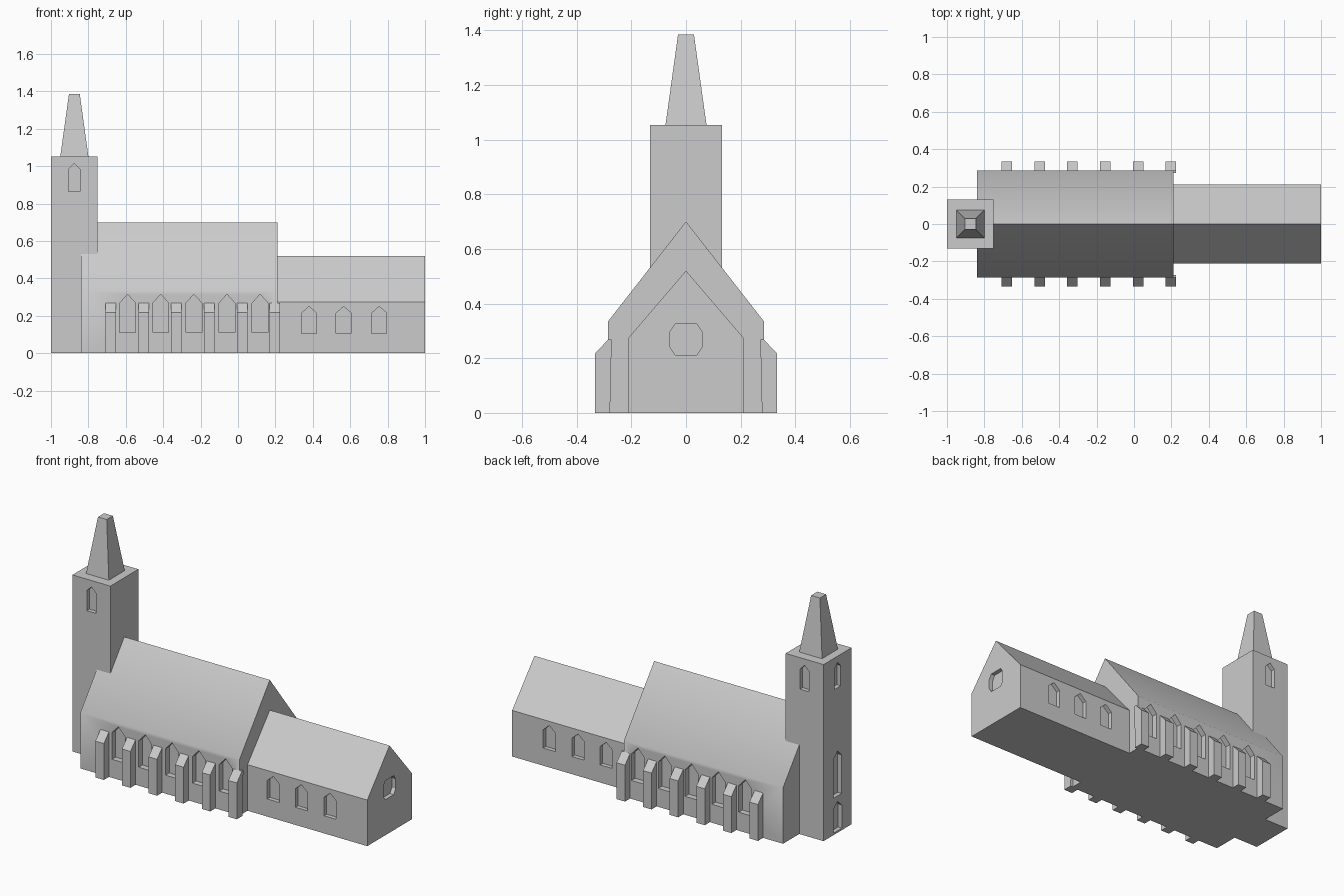
import bpy, bmesh, math
from mathutils import Vector

if "Cube" in bpy.data.objects:
    bpy.data.objects.remove(bpy.data.objects["Cube"])

stone = bpy.data.materials.new("grey stone")
stone.diffuse_color = (0.6, 0.6, 0.6, 1)
stone.use_nodes = True
stone.node_tree.nodes["Principled BSDF"].inputs["Base Color"].default_value = stone.diffuse_color


def add_prism(bm, profile, axis, lo, hi):
    """Extrude a (horizontal, z) profile along 'x' or 'y'."""
    def at(p, d):
        return (d, p[0], p[1]) if axis == 'x' else (p[0], d, p[1])
    a = [bm.verts.new(at(p, lo)) for p in profile]
    b = [bm.verts.new(at(p, hi)) for p in profile]
    n = len(profile)
    bm.faces.new(a)
    bm.faces.new(b[::-1])
    for i in range(n):
        j = (i + 1) % n
        bm.faces.new((a[i], b[i], b[j], a[j]))


def finish(name, bm):
    bmesh.ops.recalc_face_normals(bm, faces=bm.faces[:])
    me = bpy.data.meshes.new(name)
    bm.to_mesh(me)
    bm.free()
    me.materials.append(stone)
    ob = bpy.data.objects.new(name, me)
    bpy.context.collection.objects.link(ob)
    return ob


def prism(name, profile, axis, lo, hi):
    bm = bmesh.new()
    add_prism(bm, profile, axis, lo, hi)
    return finish(name, bm)


def box_profile(c, w, z0, z1):
    return [(c - w / 2, z0), (c + w / 2, z0), (c + w / 2, z1), (c - w / 2, z1)]


def gable(half, eave, ridge):
    return [(-half, 0), (half, 0), (half, eave), (0, ridge), (-half, eave)]


def lancet(c, w, z0, shoulder, apex):
    return [(c - w / 2, z0), (c + w / 2, z0), (c + w / 2, shoulder),
            (c, apex), (c - w / 2, shoulder)]


def side_openings(bm, profiles, half, depth):
    """Openings in both long walls."""
    for p in profiles:
        add_prism(bm, p, 'y', half - depth, half + 0.05)
        add_prism(bm, p, 'y', -half - 0.05, -half + depth)


def carve(ob, bm):
    """Cut the recesses into a wall block."""
    cutter = finish(ob.name + "_cutter", bm)
    cutter.hide_render = True
    mod = ob.modifiers.new("recesses", 'BOOLEAN')
    mod.operation = 'DIFFERENCE'
    mod.solver = 'EXACT'
    mod.object = cutter
    bpy.context.view_layer.update()
    dg = bpy.context.evaluated_depsgraph_get()
    me = bpy.data.meshes.new_from_object(ob.evaluated_get(dg))
    ob.modifiers.clear()
    ob.data = me
    bpy.data.objects.remove(cutter)


# Nave with five lancet windows on each side
nave = prism("nave", gable(0.285, 0.335, 0.70), 'x', -0.84, 0.21)
cut = bmesh.new()
side_openings(cut, [lancet(-0.59 + 0.177 * i, 0.085, 0.11, 0.268, 0.315)
                    for i in range(5)], 0.285, 0.035)
carve(nave, cut)
bpy.ops.object.select_all(action='DESELECT')
nave.select_set(True)
bpy.context.view_layer.objects.active = nave
bpy.ops.object.shade_smooth_by_angle(angle=math.radians(39))

# Chancel with three windows a side and a rounded end window
chancel = prism("chancel", gable(0.21, 0.275, 0.52), 'x', 0.20, 1.0)
cut = bmesh.new()
side_openings(cut, [lancet(x, 0.08, 0.105, 0.215, 0.25)
                    for x in (0.38, 0.565, 0.755)], 0.21, 0.025)
rose = [(-0.04, 0.212), (0.04, 0.212), (0.058, 0.24), (0.058, 0.297),
        (0.04, 0.325), (-0.04, 0.325), (-0.058, 0.297), (-0.058, 0.24)]
add_prism(cut, rose, 'x', 0.975, 1.05)
carve(chancel, cut)

# Tower with belfry openings, tall west window and door
tower = prism("tower", box_profile(-0.875, 0.25, 0, 1.053), 'y', -0.132, 0.132)
cut = bmesh.new()
side_openings(cut, [lancet(-0.875, 0.06, 0.865, 0.985, 1.015)], 0.132, 0.025)
for p in (lancet(0, 0.06, 0.865, 0.985, 1.015),
          lancet(0, 0.075, 0.22, 0.45, 0.487),
          lancet(0, 0.08, 0.012, 0.15, 0.187)):
    add_prism(cut, p, 'x', -1.05, -0.975)
carve(tower, cut)

# Truncated spire
bm = bmesh.new()
bmesh.ops.create_cube(bm, size=1)
for v in bm.verts:
    half = 0.029 if v.co.z > 0 else 0.075
    v.co = Vector((-0.875 + math.copysign(half, v.co.x),
                   math.copysign(half, v.co.y),
                   1.385 if v.co.z > 0 else 1.053))
finish("spire", bm)

# Sloped buttresses along both sides of the nave
for s, side in ((-1, "front"), (1, "back")):
    for i in range(6):
        x = -0.68 + 0.1755 * i
        outline = [(0.278, 0), (0.333, 0), (0.333, 0.217),
                   (0.285, 0.268), (0.272, 0.268)]
        prism(f"{side}_buttress_{i + 1}", [(s * y, z) for y, z in outline],
              'x', x - 0.028, x + 0.028)
